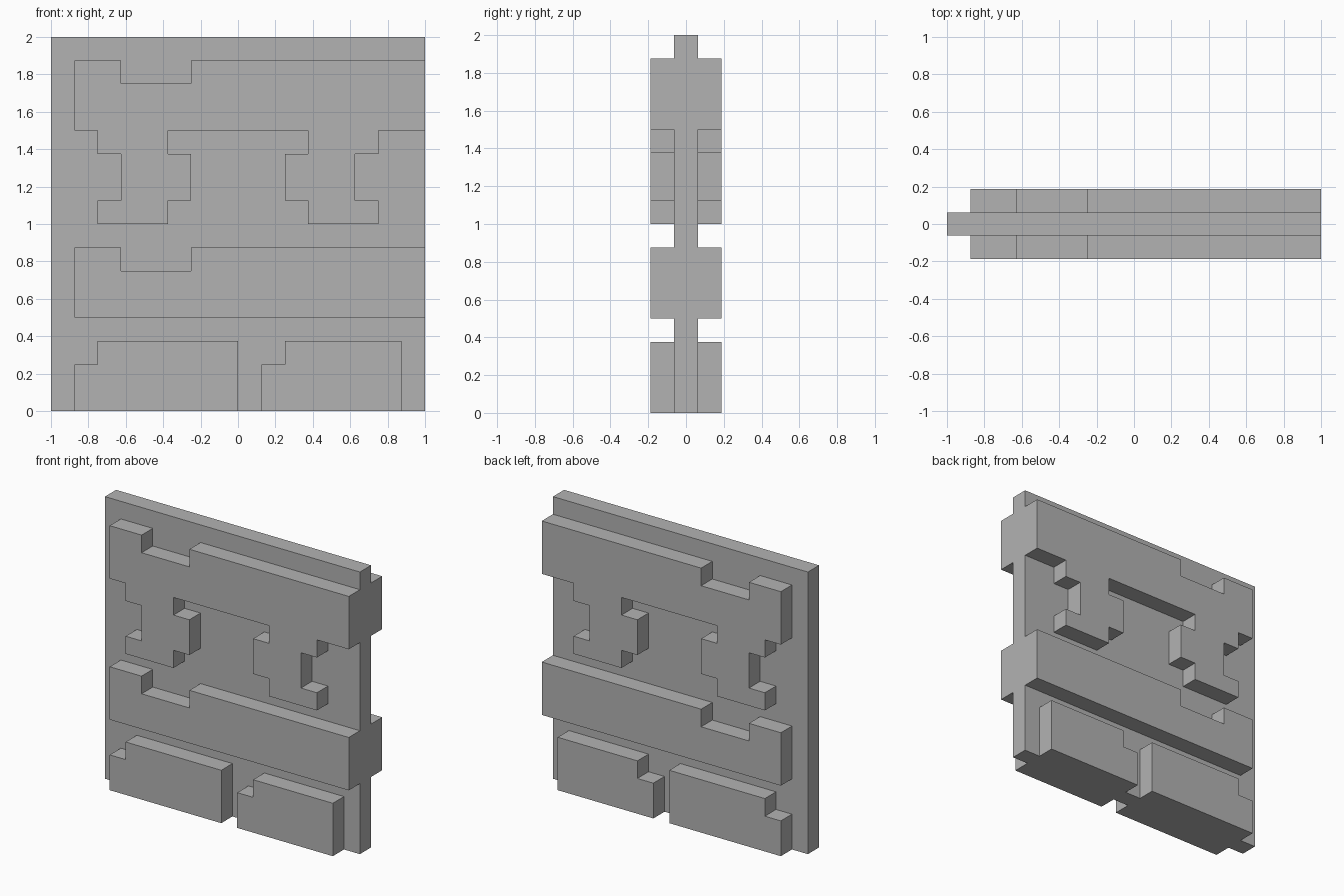
import bpy
import bmesh

cube = bpy.data.objects.get("Cube")
if cube:
    bpy.data.objects.remove(cube, do_unlink=True)

UNIT = 1 / 8  # profiles are laid out on a grid of eighths

stone = bpy.data.materials.new("grey stone")
stone.use_nodes = True
grey = (0.45, 0.45, 0.45, 1)
stone.diffuse_color = grey
stone.node_tree.nodes["Principled BSDF"].inputs["Base Color"].default_value = grey


def slab(name, outline, y0, y1):
    """Extrude an x-z outline from y0 to y1."""
    bm = bmesh.new()
    face = bm.faces.new([bm.verts.new((x * UNIT, y0, z * UNIT)) for x, z in outline])
    result = bmesh.ops.extrude_face_region(bm, geom=[face])
    moved = [v for v in result["geom"] if isinstance(v, bmesh.types.BMVert)]
    bmesh.ops.translate(bm, verts=moved, vec=(0, y1 - y0, 0))
    bmesh.ops.recalc_face_normals(bm, faces=bm.faces)
    mesh = bpy.data.meshes.new(name)
    bm.to_mesh(mesh)
    bm.free()
    mesh.materials.append(stone)
    obj = bpy.data.objects.new(name, mesh)
    bpy.context.collection.objects.link(obj)
    return obj


def relief(name, outline):
    """Raised part on the front, mirrored onto the back."""
    obj = slab(name, outline, -1.5 * UNIT, -0.5 * UNIT)
    mirror = obj.modifiers.new("front_to_back", "MIRROR")
    mirror.use_axis = (False, True, False)
    mirror.use_mirror_merge = False


def notched_top(z):
    """Top edge of a band with a notch, left to right."""
    return [(-7, z), (-5, z), (-5, z - 1), (-2, z - 1), (-2, z), (8, z)]


# Core panel
slab("core_panel", [(-8, 0), (8, 0), (8, 16), (-8, 16)], -0.5 * UNIT, 0.5 * UNIT)

# Upper band with two hanging stepped posts
post = [(6, 12), (6, 11), (5, 11), (5, 9), (6, 9), (6, 8),
        (3, 8), (3, 9), (2, 9), (2, 11), (3, 11), (3, 12)]
mirrored_post = [(-x, z) for x, z in reversed(post)]
relief("upper_band", notched_top(15) + [(8, 12)] + post + mirrored_post + [(-7, 12)])

# Middle band
relief("middle_band", notched_top(7) + [(8, 4), (-7, 4)])

# Base blocks with a stepped corner
for name, left, right in (("base_block_right", -7, 0), ("base_block_left", 1, 7)):
    relief(name, [(left, 0), (right, 0), (right, 3), (left + 1, 3), (left + 1, 2), (left, 2)])
